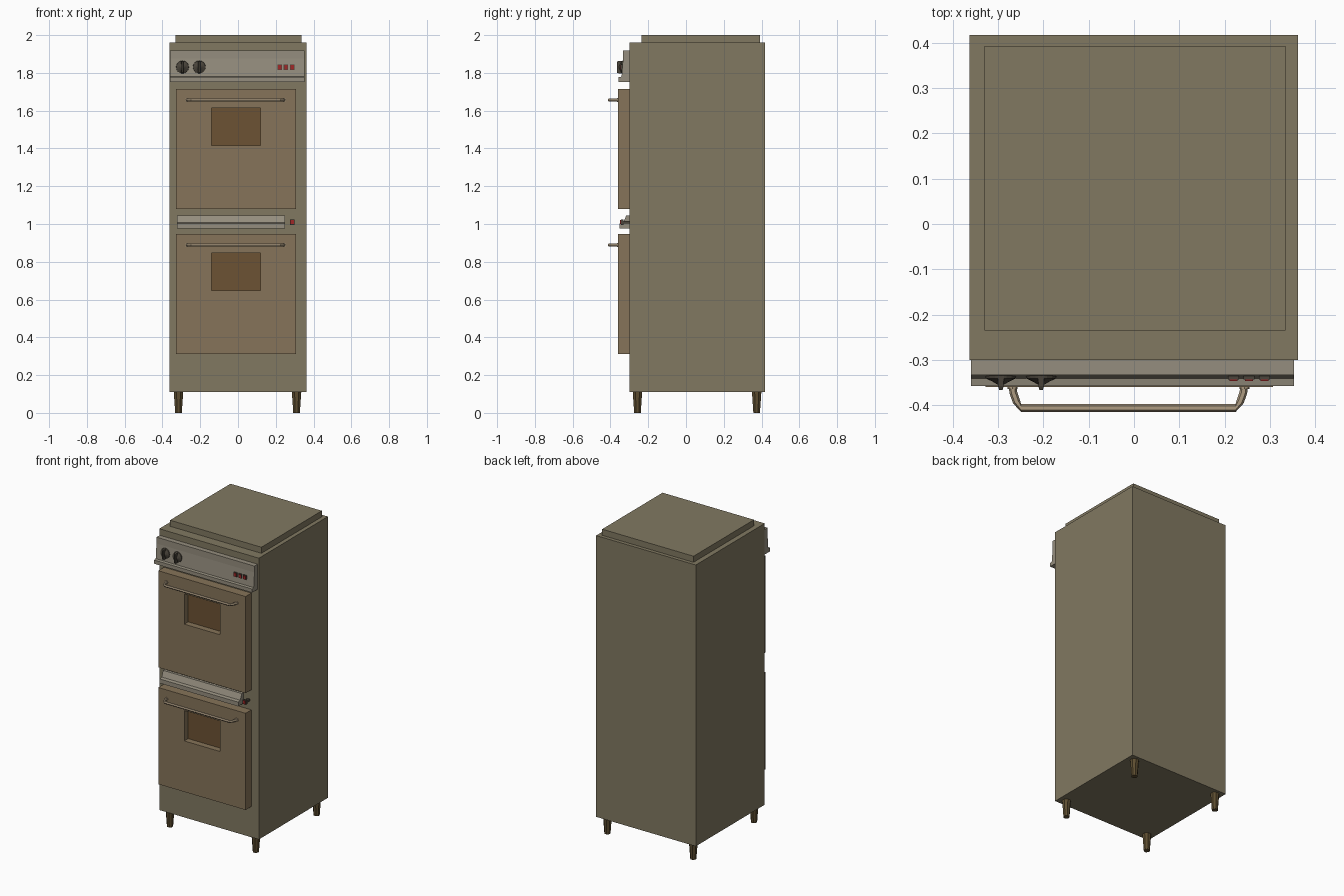
import bpy, bmesh, math
from mathutils import Vector

if "Cube" in bpy.data.objects:
    bpy.data.objects.remove(bpy.data.objects["Cube"])


def mat(name, *rgb):
    m = bpy.data.materials.new(name)
    m.diffuse_color = (*rgb, 1)
    m.use_nodes = True
    m.node_tree.nodes["Principled BSDF"].inputs["Base Color"].default_value = m.diffuse_color
    return m


BODY = mat("olive_enamel", 0.22, 0.19, 0.12)
DOOR = mat("tan_enamel", 0.24, 0.175, 0.10)
GLASS = mat("brown_glass", 0.15, 0.085, 0.033)
WOOD = mat("dark_wood", 0.11, 0.075, 0.03)
BRASS = mat("pale_brass", 0.42, 0.33, 0.22)
PANEL = mat("warm_grey", 0.30, 0.27, 0.21)
DARK = mat("dark_knob", 0.07, 0.06, 0.045)
RED = mat("red", 0.35, 0.02, 0.02)


def loft(name, rings, m):
    """Bridge successive closed rings and cap both ends."""
    bm = bmesh.new()
    vs = [[bm.verts.new(p) for p in r] for r in rings]
    n = len(rings[0])
    for a, b in zip(vs, vs[1:]):
        for i in range(n):
            j = (i + 1) % n
            bm.faces.new((a[i], a[j], b[j], b[i]))
    bm.faces.new(vs[0][::-1])
    bm.faces.new(vs[-1])
    bmesh.ops.recalc_face_normals(bm, faces=bm.faces)
    me = bpy.data.meshes.new(name)
    bm.to_mesh(me)
    bm.free()
    me.materials.append(m)
    ob = bpy.data.objects.new(name, me)
    bpy.context.collection.objects.link(ob)
    return ob


def rect(x0, x1, z0, z1, y):
    return [(x0, y, z0), (x1, y, z0), (x1, y, z1), (x0, y, z1)]


def box(name, x0, x1, y0, y1, z0, z1, m):
    return loft(name, [rect(x0, x1, z0, z1, y0), rect(x0, x1, z0, z1, y1)], m)


def extrude_x(name, profile, x0, x1, m):
    return loft(name, [[(x, y, z) for y, z in profile] for x in (x0, x1)], m)


def circle(n, r, turn=0.0):
    return [(r * math.cos(math.tau * (i + turn) / n), r * math.sin(math.tau * (i + turn) / n)) for i in range(n)]


# Cabinet and raised top
box("cabinet", -0.363, 0.362, -0.30, 0.417, 0.11, 1.96, BODY)
box("top_slab", -0.33, 0.335, -0.235, 0.393, 1.96, 2.0, BODY)

# Tapered legs
for x in (-0.315, 0.31):
    for y in (-0.257, 0.374):
        loft("leg", [[(x + u, y + v, z) for u, v in circle(8, r, 0.5)]
                     for z, r in ((0, 0.019), (0.03, 0.021), (0.11, 0.027))], WOOD)


def handle(z):
    # Bracket-shaped bar, swept with a small hexagonal section
    cx = -0.0125
    half = [(0.256, -0.355), (0.254, -0.372), (0.247, -0.392), (0.237, -0.406)]
    path = [Vector((cx - u, y, z)) for u, y in half] + [Vector((cx + u, y, z)) for u, y in half[::-1]]
    rings = []
    for i, p in enumerate(path):
        t = (path[min(i + 1, len(path) - 1)] - path[max(i - 1, 0)]).normalized()
        side = t.cross(Vector((0, 0, 1)))
        rings.append([p + side * u + Vector((0, 0, v)) for u, v in circle(6, 0.0085)])
    loft("door_handle", rings, BRASS)
    # Mounting collars
    for s in (-1, 1):
        loft("handle_collar", [[(cx + s * 0.256 + u, y, z + v) for u, v in circle(8, 0.011)]
                               for y in (-0.355, -0.364)], BRASS)


# Oven doors with recessed windows
for z in (0.312, 1.08):
    x0, x1, w0, w1 = -0.328, 0.307, -0.139, 0.12
    loft("oven_door", [rect(x0, x1, z, z + 0.636, -0.30), rect(x0, x1, z, z + 0.636, -0.36),
                       rect(w0, w1, z + 0.335, z + 0.535, -0.36),
                       rect(w0, w1, z + 0.335, z + 0.535, -0.315)], DOOR)
    box("door_window", w0, w1, -0.32, -0.314, z + 0.335, z + 0.535, GLASS)
    handle(z + 0.577)

# Control panel and middle trim, both with a sloped face over a ledge
extrude_x("control_panel", [(-0.30, 1.918), (-0.333, 1.918), (-0.333, 1.876), (-0.341, 1.78),
                            (-0.358, 1.777), (-0.358, 1.753), (-0.30, 1.753)], -0.36, 0.353, PANEL)
extrude_x("middle_trim", [(-0.30, 1.045), (-0.316, 1.045), (-0.333, 1.008), (-0.353, 1.003),
                          (-0.353, 0.975), (-0.30, 0.975)], -0.323, 0.249, PANEL)

# Knobs: flared base with upright grip
for x in (-0.294, -0.205):
    loft("knob_base", [[(x + u, y, 1.83 + v) for u, v in circle(16, r)]
                       for y, r in ((-0.332, 0.035), (-0.341, 0.033), (-0.348, 0.018), (-0.354, 0.008))], DARK)
    loft("knob_grip", [rect(x - w, x + w, 1.83 - h, 1.83 + h, y)
                       for y, w, h in ((-0.334, 0.007, 0.034), (-0.358, 0.006, 0.032), (-0.366, 0.004, 0.029))], DARK)


def button(x, z, y):
    box("button_bezel", x - 0.012, x + 0.012, y - 0.007, y + 0.008, z - 0.014, z + 0.014, DARK)
    box("button_lamp", x - 0.009, x + 0.009, y - 0.011, y, z - 0.011, z + 0.011, RED)


# Indicator buttons
for x in (0.22, 0.254, 0.288):
    button(x, 1.83, -0.336)
button(0.288, 1.01, -0.338)
box("button_stem", 0.28, 0.296, -0.335, -0.30, 1.003, 1.017, DARK)
